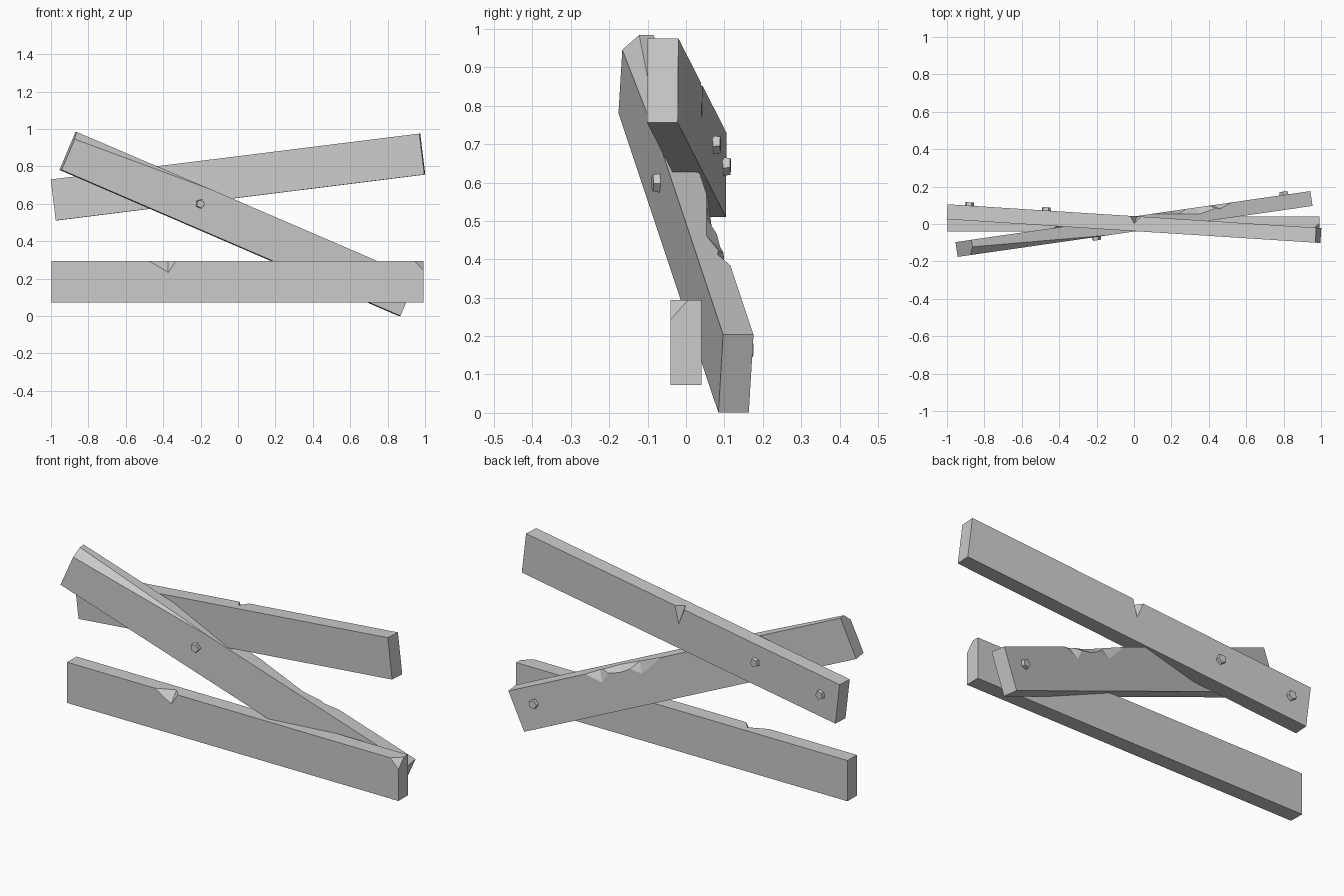
import bpy, bmesh, math
from mathutils import Vector, Matrix

cube = bpy.data.objects.get("Cube")
if cube:
    bpy.data.objects.remove(cube)

LENGTH, THICK, HEIGHT = 1.99, 0.08, 0.221
TOP = HEIGHT / 2

grey = bpy.data.materials.new("plain grey")
grey.use_nodes = True
grey.diffuse_color = (0.6, 0.6, 0.6, 1)
grey.node_tree.nodes["Principled BSDF"].inputs["Base Color"].default_value = grey.diffuse_color


def add_object(name, bm):
    bmesh.ops.recalc_face_normals(bm, faces=bm.faces)
    mesh = bpy.data.meshes.new(name)
    bm.to_mesh(mesh)
    bm.free()
    mesh.materials.append(grey)
    obj = bpy.data.objects.new(name, mesh)
    bpy.context.collection.objects.link(obj)
    return obj


def chip_cutter(side, start, deepest, end, inward, down):
    """Wedge that splinters a long top edge; side is -1 front, 1 back."""
    edge = side * THICK / 2
    on_top = Vector((deepest, edge - side * inward, TOP))
    on_side = Vector((deepest, edge, TOP - down))
    mid = (on_top + on_side) / 2
    along = (on_top - on_side) * 1.5
    corners = [mid] + [mid + 2 * (Vector((u, edge, TOP)) - mid) for u in (start, end)]
    bm = bmesh.new()
    for sign in (-1, 1):
        for c in corners:
            bm.verts.new(c + sign * along)
    bmesh.ops.convex_hull(bm, input=bm.verts)
    return add_object("chip_cutter", bm)


def plank(name, centre, pitch, yaw, chips, nails):
    bm = bmesh.new()
    bmesh.ops.create_cube(bm, size=1, matrix=Matrix.Diagonal((LENGTH, THICK, HEIGHT, 1)))
    board = add_object(name, bm)

    # Splintered edges
    cutters = [chip_cutter(*c) for c in chips]
    for cutter in cutters:
        cut = board.modifiers.new("chip", 'BOOLEAN')
        cut.operation, cut.solver, cut.object = 'DIFFERENCE', 'EXACT', cutter
    bpy.context.view_layer.update()
    graph = bpy.context.evaluated_depsgraph_get()
    carved = bpy.data.meshes.new_from_object(board.evaluated_get(graph))
    board.modifiers.clear()
    board.data = carved
    for cutter in cutters:
        bpy.data.objects.remove(cutter)

    place = Matrix.Translation(centre) @ Matrix.Rotation(yaw, 4, 'Z') @ Matrix.Rotation(pitch, 4, 'Y')
    board.matrix_world = place

    # Five-sided nail heads
    for i, (side, u, w) in enumerate(nails):
        bm = bmesh.new()
        bmesh.ops.create_cone(bm, cap_ends=True, segments=5, radius1=0.028, radius2=0.023, depth=0.03,
                              matrix=Matrix.Translation((u, side * (THICK / 2 + 0.003), w))
                              @ Matrix.Rotation(-side * math.pi / 2, 4, 'X'))
        add_object(f"{name}_nail_{i + 1}", bm).matrix_world = place


FRONT, BACK = -1, 1
END = LENGTH / 2

plank("lower_plank", (-0.003, 0, 0.183), 0, 0,
      [(FRONT, -0.47, -0.37, -0.33, 0.045, 0.06),
       (FRONT, END - 0.05, END, END + 0.2, 0.045, 0.05)], [])

plank("upper_plank", (0, 0.002, 0.743), -math.atan2(0.245, 1.971), -math.atan2(0.125, 1.967),
      [(BACK, -0.01, 0.015, 0.05, 0.04, 0.09)],
      [(BACK, -0.89, 0.01), (BACK, -0.475, 0.015)])

plank("diagonal_plank", (0, 0, 0.4925), math.atan2(0.78, 1.829), math.atan2(0.26, 1.81),
      [(FRONT, -END - 0.4, -END, -0.2, 0.042, 0.042),
       (BACK, 0.06, 0.34, 0.535, 0.037, 0.03),
       (BACK, 0.38, 0.46, 0.535, 0.025, 0.06),
       (BACK, 0.08, 0.22, 0.31, 0.02, 0.06)],
      [(FRONT, -0.235, 0.016), (BACK, 0.88, 0.02)])
